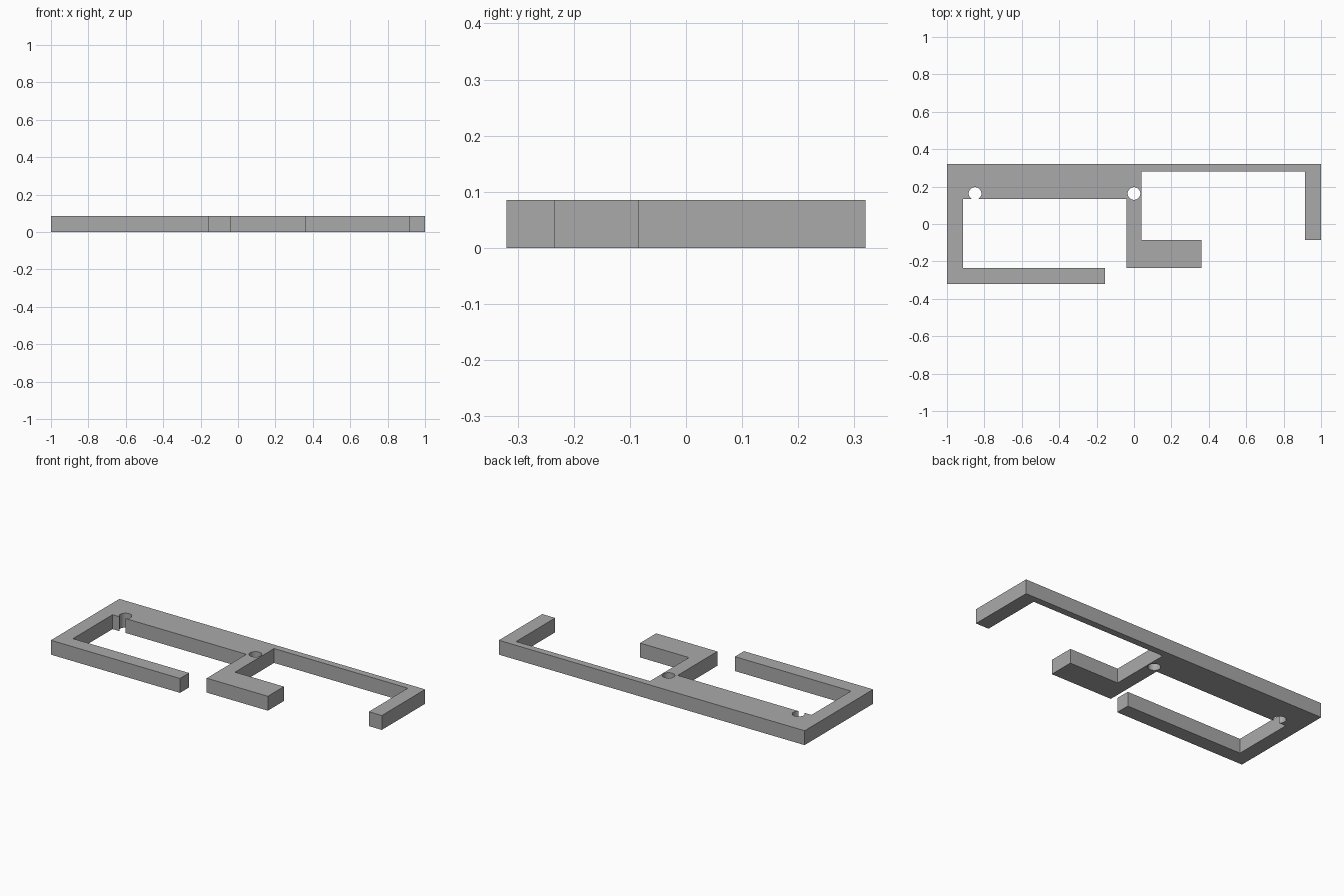
import bpy
import bmesh

if "Cube" in bpy.data.objects:
    bpy.data.objects.remove(bpy.data.objects["Cube"])

THICK = 0.085
HOLE_RADIUS = 0.034

# Flat outline of the bracket, counter-clockwise from the front left corner
OUTLINE = [
    (-1, -0.32), (-0.155, -0.32), (-0.155, -0.235), (-0.915, -0.235),   # front left arm
    (-0.915, 0.135), (-0.04, 0.135),                                    # wide back bar
    (-0.04, -0.235), (0.36, -0.235), (0.36, -0.085), (0.04, -0.085),    # middle hook
    (0.04, 0.28), (0.915, 0.28),                                        # thin back bar
    (0.915, -0.085), (1, -0.085), (1, 0.32), (-1, 0.32),                # right arm
]

gray = bpy.data.materials.new("plain gray")
gray.diffuse_color = (0.40, 0.40, 0.40, 1)
gray.use_nodes = True
gray.node_tree.nodes["Principled BSDF"].inputs["Base Color"].default_value = gray.diffuse_color


def add_object(name, bm):
    bmesh.ops.recalc_face_normals(bm, faces=bm.faces)
    mesh = bpy.data.meshes.new(name)
    bm.to_mesh(mesh)
    bm.free()
    mesh.materials.append(gray)
    obj = bpy.data.objects.new(name, mesh)
    bpy.context.collection.objects.link(obj)
    return obj


# Bracket plate: outline extruded upwards
bm = bmesh.new()
base = bm.faces.new([bm.verts.new((x, y, 0)) for x, y in OUTLINE])
top = bmesh.ops.extrude_face_region(bm, geom=[base], use_keep_orig=True)["geom"]
bmesh.ops.translate(bm, vec=(0, 0, THICK),
                    verts=[g for g in top if isinstance(g, bmesh.types.BMVert)])
bracket = add_object("bracket", bm)

# Two round through holes
for name, x in (("left_hole", -0.85), ("middle_hole", 0.0)):
    bm = bmesh.new()
    bmesh.ops.create_cone(bm, cap_ends=True, segments=32,
                          radius1=HOLE_RADIUS, radius2=HOLE_RADIUS, depth=0.3)
    cutter = add_object(name + "_cutter", bm)
    cutter.location = (x, 0.163, THICK / 2)
    cutter.hide_render = True
    cutter.hide_set(True)
    cut = bracket.modifiers.new(name, "BOOLEAN")
    cut.operation = "DIFFERENCE"
    cut.solver = "EXACT"
    cut.object = cutter

# Apply the cuts, then smooth only the hole walls
bpy.context.view_layer.objects.active = bracket
bracket.select_set(True)
for mod in list(bracket.modifiers):
    bpy.ops.object.modifier_apply(modifier=mod.name)
bpy.ops.object.shade_smooth_by_angle()
for obj in list(bpy.data.objects):
    if obj.name.endswith("_cutter"):
        bpy.data.objects.remove(obj)
